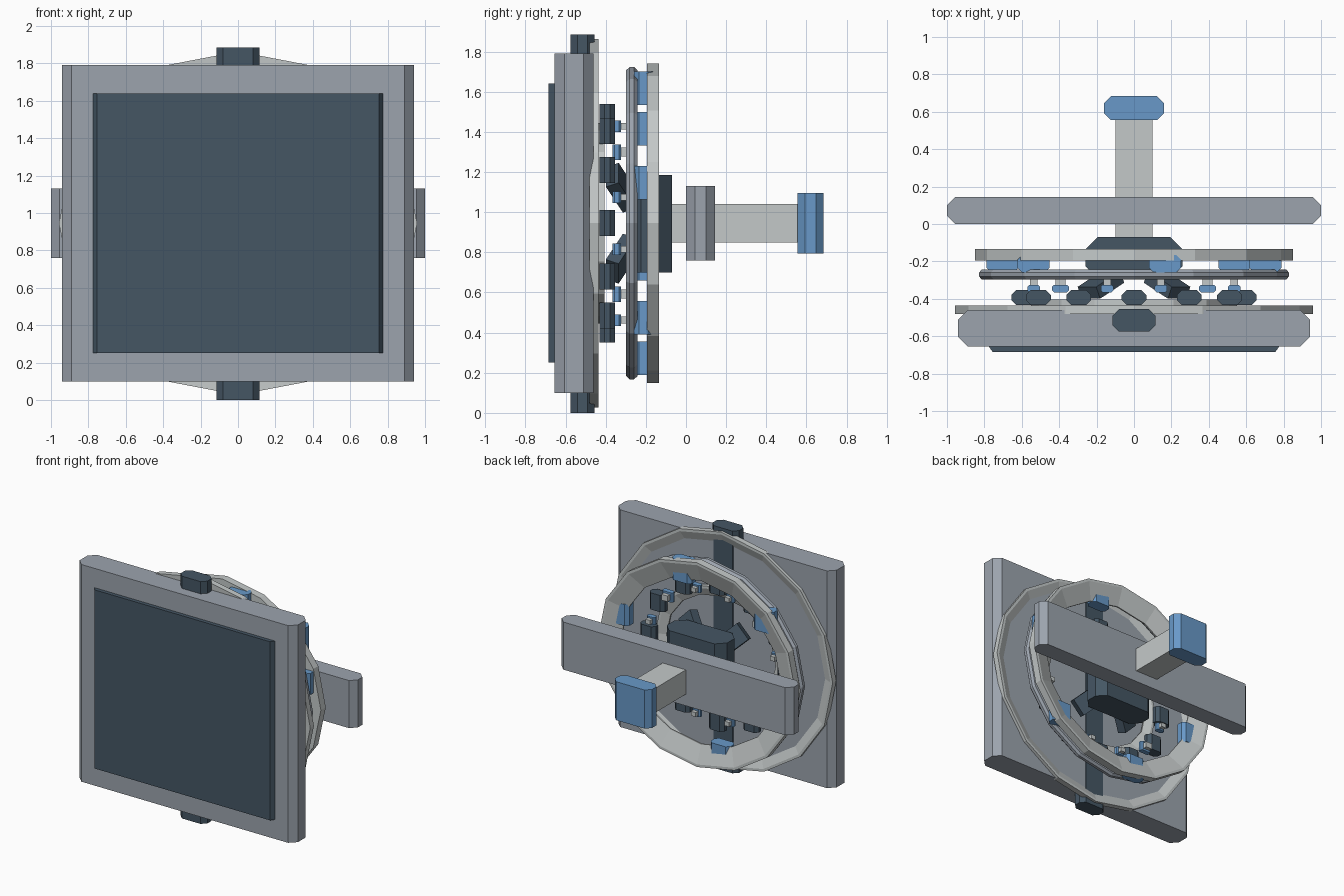
import bpy, bmesh, math
from mathutils import Matrix, Vector

if "Cube" in bpy.data.objects:
    bpy.data.objects.remove(bpy.data.objects["Cube"])

CZ = 0.945  # height of the common axis


def material(name, rgb):
    lin = [(c / 12.92 if c <= 0.04045 else ((c + 0.055) / 1.055) ** 2.4) for c in (v / 255 for v in rgb)]
    m = bpy.data.materials.new(name)
    m.diffuse_color = (*lin, 1)
    m.use_nodes = True
    m.node_tree.nodes["Principled BSDF"].inputs["Base Color"].default_value = m.diffuse_color
    return m


DARK = material("dark slate", (69, 86, 100))
GREY = material("cool grey", (156, 164, 174))
LIGHT = material("pale grey", (196, 201, 201))
BLUE = material("blue", (104, 153, 200))


def finish(bm, name, mat):
    bmesh.ops.recalc_face_normals(bm, faces=bm.faces)
    me = bpy.data.meshes.new(name)
    bm.to_mesh(me)
    bm.free()
    me.materials.append(mat)
    ob = bpy.data.objects.new(name, me)
    bpy.context.collection.objects.link(ob)
    return ob


def octagon(hx, y0, y1, c):
    """Plan of a box whose upright edges are chamfered."""
    return [(-hx + c, y0), (hx - c, y0), (hx, y0 + c), (hx, y1 - c),
            (hx - c, y1), (-hx + c, y1), (-hx, y1 - c), (-hx, y0 + c)]


def prism(name, plan, z0, z1, mat, cx=0.0):
    bm = bmesh.new()
    f = bm.faces.new([bm.verts.new((x + cx, y, z0)) for x, y in plan])
    ext = bmesh.ops.extrude_face_region(bm, geom=[f])["geom"]
    verts = [g for g in ext if isinstance(g, bmesh.types.BMVert)]
    bmesh.ops.translate(bm, verts=verts, vec=(0, 0, z1 - z0))
    return finish(bm, name, mat)


def rect(hx, y0, y1):
    return [(-hx, y0), (hx, y0), (hx, y1), (-hx, y1)]


def ring(name, rx, rz, section, mat, n=16):
    """Sweep a (depth from rim, y) section around the axis."""
    bm = bmesh.new()
    loops = []
    for i in range(n):
        a = 2 * math.pi * i / n
        loops.append([bm.verts.new(((rx - d) * math.cos(a), y, CZ + (rz - d) * math.sin(a)))
                      for d, y in section])
    m = len(section)
    for i in range(n):
        p, q = loops[i], loops[(i + 1) % n]
        for j in range(m):
            k = (j + 1) % m
            bm.faces.new((p[j], p[k], q[k], q[j]))
    return finish(bm, name, mat)


def around(rx, rz, start, count):
    for i in range(count):
        a = math.radians(start + 360 * i / count)
        yield i, rx * math.cos(a), CZ + rz * math.sin(a)


# Front panel, its screen and the upright spine behind it
prism("front_panel", octagon(0.94, -0.655, -0.46, 0.05), 0.10, 1.79, GREY)
screen = [(-0.755, -0.685), (0.755, -0.685), (0.78, -0.65), (-0.78, -0.65)]
prism("screen", screen, 0.25, 1.64, DARK)
prism("spine", octagon(0.115, -0.575, -0.455, 0.035), 0.0, 1.885, DARK)

# Faceted rings
ring("large_ring", 0.958, 0.918, [(0, -0.48), (0, -0.435), (0.02, -0.435), (0.12, -0.475)], LIGHT)
ring("rear_ring", 0.85, 0.795, [(0, -0.195), (0, -0.135), (0.02, -0.135), (0.16, -0.185), (0.16, -0.195)], LIGHT)
ring("inner_ring", 0.55, 0.50, [(0, -0.44), (0, -0.405), (0.02, -0.405), (0.08, -0.43), (0.08, -0.44)], LIGHT)
tube = [(0.029 - 0.029 * math.cos(k * math.pi / 4 + math.pi / 8),
         -0.27 + 0.03 * math.sin(k * math.pi / 4 + math.pi / 8)) for k in range(8)]
ring("round_ring", 0.83, 0.78, tube, GREY)

# Blue spacers between the round ring and the rear ring
for i, x, z in around(0.735, 0.69, 17, 6):
    prism(f"spacer_{i}", octagon(0.085, -0.26, -0.165, 0.025), z - 0.083, z + 0.083, BLUE, x)

# Dark blocks set around the inner ring
for i, x, z in around(0.59, 0.53, 0, 12):
    prism(f"block_{i}", octagon(0.066, -0.432, -0.354, 0.025), z - 0.065, z + 0.065, DARK, x)

# Small blue knobs on pale stems
for i, x, z in around(0.555, 0.50, 15, 12):
    h = 0.045 if i % 3 == 1 else 0.034
    prism(f"knob_{i}", octagon(h, -0.365, -0.325, 0.01), z - h * 0.85, z + h * 0.85, BLUE, x)
    prism(f"knob_stem_{i}", rect(h * 0.6, -0.325, -0.295), z - h * 0.5, z + h * 0.5, LIGHT, x)

# Central hub
prism("hub", octagon(0.26, -0.29, -0.07, 0.065), 0.70, 1.185, DARK)

# Four diagonal fins leaning forward from the hub
for i in range(4):
    a = math.radians(45 + 90 * i)
    bm = bmesh.new()
    bmesh.ops.create_cube(bm, size=1)
    spin = Matrix.Rotation(-a, 4, 'Y')
    tilt = Matrix.Rotation(math.radians(-25), 4, 'Z')
    size = Matrix.Diagonal(Vector((0.20, 0.07, 0.14, 1)))
    place = Matrix.Translation((0, -0.325, CZ)) @ spin @ Matrix.Translation((0.25, 0, 0))
    bmesh.ops.transform(bm, matrix=place @ tilt @ size, verts=bm.verts)
    finish(bm, f"hub_fin_{i}", DARK)

# Rear shaft, crossbar and end grip
prism("shaft", rect(0.10, -0.08, 0.57), 0.85, 1.04, LIGHT)
prism("crossbar", octagon(1.0, 0.0, 0.145, 0.045), 0.76, 1.13, GREY)
prism("end_grip", octagon(0.16, 0.555, 0.685, 0.038), 0.795, 1.095, BLUE)
